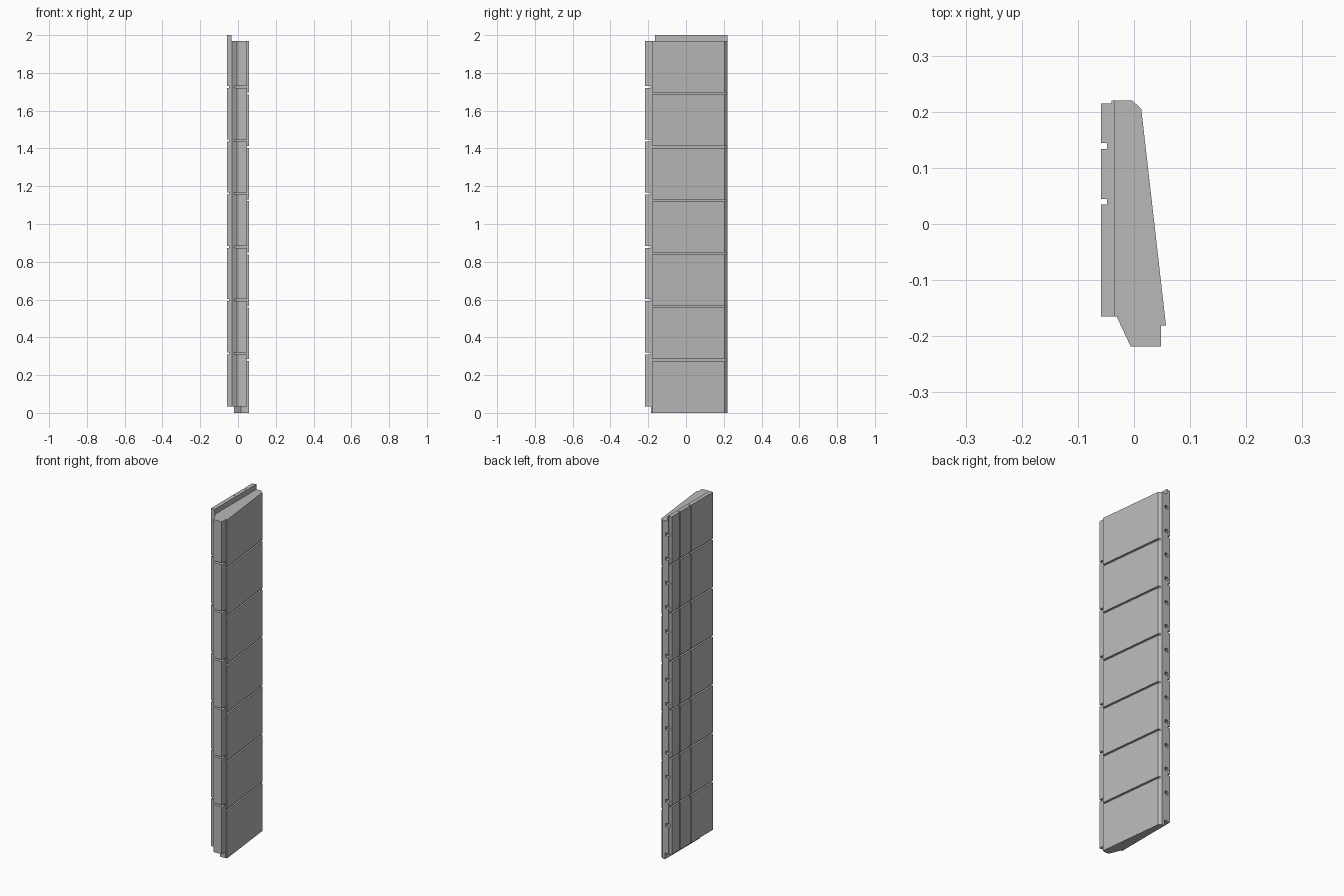
import bpy

old = bpy.data.objects.get("Cube")
if old:
    bpy.data.objects.remove(old, do_unlink=True)

grey = bpy.data.materials.new("plain grey")
grey.use_nodes = True
tone = (0.48, 0.48, 0.48, 1)
grey.diffuse_color = tone
grey.node_tree.nodes["Principled BSDF"].inputs["Base Color"].default_value = tone


def prism(name, outline, low, high):
    """Extrude a flat outline between two heights."""
    n = len(outline)
    verts = [(x, y, z) for z in (low, high) for x, y in outline]
    area = sum(outline[i - 1][0] * outline[i][1] - outline[i][0] * outline[i - 1][1]
               for i in range(n))
    faces = [tuple(reversed(range(n))), tuple(range(n, n + n))]
    faces += [(i, (i + 1) % n, (i + 1) % n + n, i + n) for i in range(n)]
    if area < 0:
        faces = [tuple(reversed(f)) for f in faces]
    mesh = bpy.data.meshes.new(name)
    mesh.from_pydata(verts, [], faces)
    mesh.materials.append(grey)
    ob = bpy.data.objects.new(name, mesh)
    bpy.context.collection.objects.link(ob)
    return ob


def rect(x0, x1, y0, y1):
    return [(x0, y0), (x1, y0), (x1, y1), (x0, y1)]


def cut(target, outline, low, high):
    """Carve an extruded outline out of the target."""
    cutter = prism("cutter", outline, low, high)
    cutter.hide_render = True
    mod = target.modifiers.new("cut", "BOOLEAN")
    mod.operation = "DIFFERENCE"
    mod.solver = "EXACT"
    mod.object = cutter
    bpy.context.view_layer.objects.active = target
    bpy.ops.object.modifier_apply(modifier=mod.name)
    bpy.data.objects.remove(cutter, do_unlink=True)


# Cross-section: tapered face, front tongue, back plate with two vertical grooves
back, groove = -0.059, -0.048
section = [(-0.04, 0.215), (-0.04, 0.22), (-0.003, 0.22), (0.013, 0.205),
           (0.057, -0.181), (0.048, -0.181), (0.048, -0.218),
           (-0.006, -0.218), (-0.031, -0.165), (back, -0.165)]
for y in (0.04, 0.139):
    section += [(back, y - 0.005), (groove, y - 0.005),
                (groove, y + 0.005), (back, y + 0.005)]
section.append((back, 0.215))
panel = prism("siding_panel", section, 0, 2)

# Overlap rebates: thin lip on top, recessed back and tongue at the bottom
cut(panel, rect(-0.035, 0.1, -0.3, 0.3), 1.97, 2.1)
cut(panel, [(-0.1, 0.3), (-0.02, 0.3), (-0.02, -0.1), (0.015, -0.185),
            (0.1, -0.185), (0.1, -0.3), (-0.1, -0.3)], -0.1, 0.035)

# Horizontal joints between the seven courses
pitch = 0.282
face_joint = [(0.061, -0.3), (0.1, -0.3), (0.1, 0.3), (-0.007, 0.3)]
for i in range(6):
    z = 0.28 + pitch * i
    cut(panel, face_joint, z - 0.005, z + 0.005)
    z += 0.035
    cut(panel, rect(-0.1, groove, -0.3, 0.3), z - 0.005, z + 0.005)
    cut(panel, rect(-0.1, 0.1, -0.3, -0.187), z - 0.005, z + 0.005)

# Small pockets along the back edge
for i in range(13):
    z = 0.2 + pitch / 2 * i
    cut(panel, rect(-0.046, -0.022, 0.2, 0.3), z - 0.009, z + 0.009)
